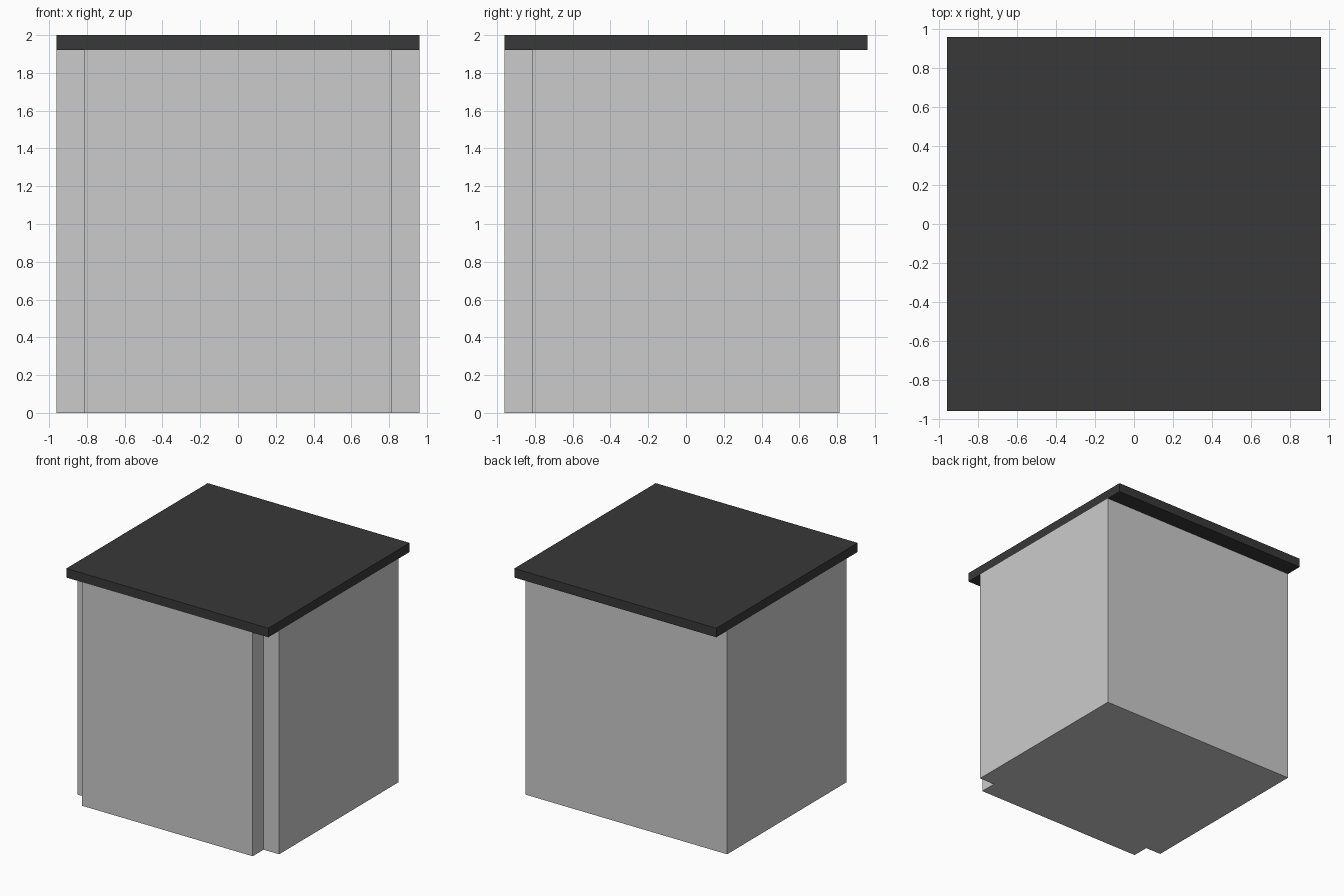
import bpy
import bmesh

if "Cube" in bpy.data.objects:
    bpy.data.objects.remove(bpy.data.objects["Cube"])

TOP = 1.922    # underside of the roof slab
HALF = 0.96    # half width of the roof and of the body sides
INSET = 0.812  # front panel half width and set-back of the body


def extruded(name, outline, z0, z1):
    """Solid prism from a counter-clockwise outline."""
    bm = bmesh.new()
    face = bm.faces.new([bm.verts.new((x, y, z0)) for x, y in outline])
    res = bmesh.ops.extrude_face_region(bm, geom=[face], use_keep_orig=True)
    top = [g for g in res["geom"] if isinstance(g, bmesh.types.BMVert)]
    bmesh.ops.translate(bm, verts=top, vec=(0, 0, z1 - z0))
    bmesh.ops.recalc_face_normals(bm, faces=bm.faces)
    mesh = bpy.data.meshes.new(name)
    bm.to_mesh(mesh)
    bm.free()
    obj = bpy.data.objects.new(name, mesh)
    bpy.context.collection.objects.link(obj)
    return obj


# Body: front corners notched, back flush and set in under the roof
right_half = [(INSET, -HALF), (INSET, -INSET), (HALF, -INSET), (HALF, INSET)]
left_half = [(-x, y) for x, y in reversed(right_half)]
extruded("body", right_half + left_half, 0, TOP)

# Dark roof slab
roof = extruded("roof_slab", [(-HALF, -HALF), (HALF, -HALF), (HALF, HALF), (-HALF, HALF)], TOP, 2)
dark = bpy.data.materials.new("dark_grey")
dark.diffuse_color = (0.04, 0.04, 0.04, 1)
dark.use_nodes = True
dark.node_tree.nodes["Principled BSDF"].inputs["Base Color"].default_value = dark.diffuse_color
roof.data.materials.append(dark)
